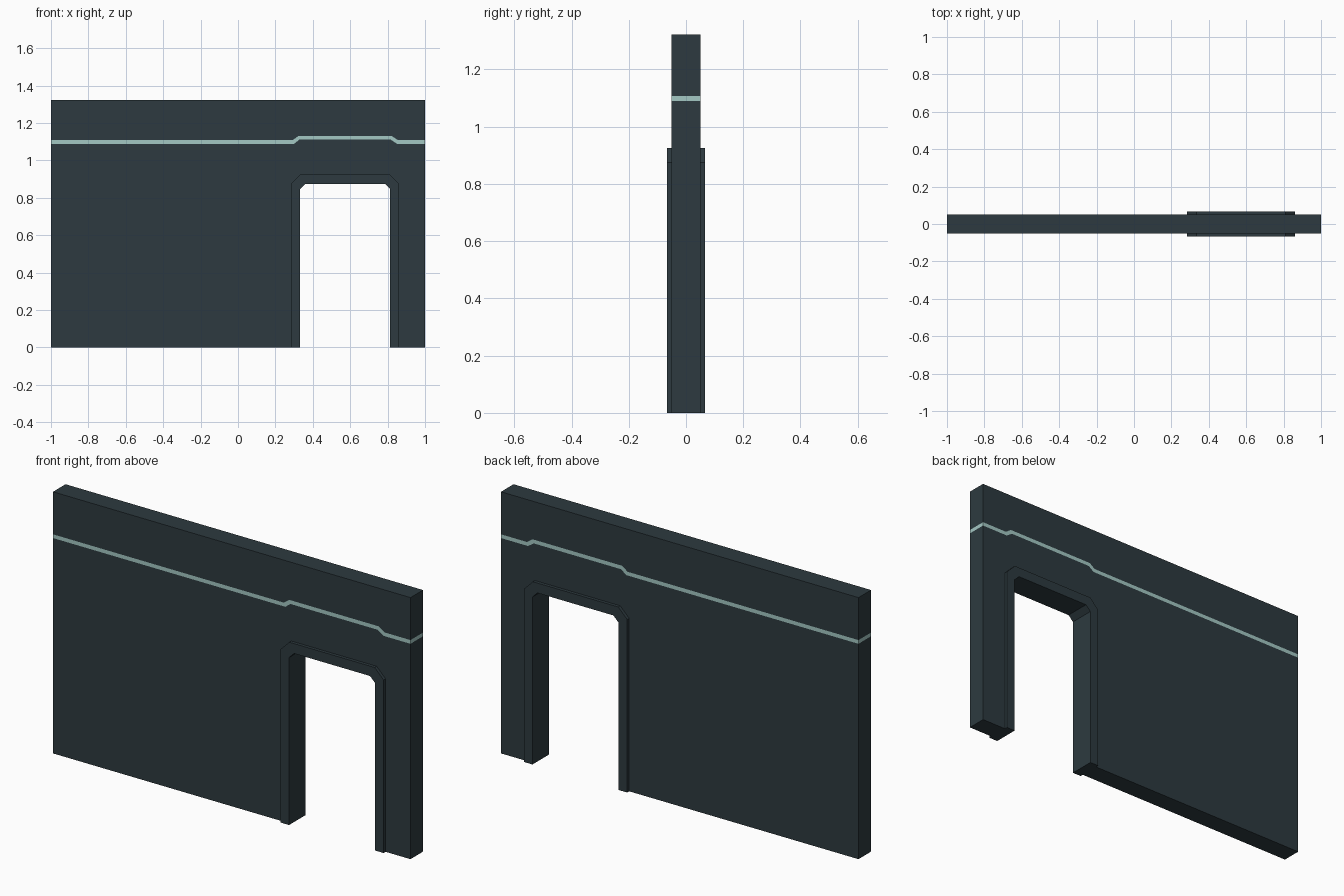
import bpy

if "Cube" in bpy.data.objects:
    bpy.data.objects.remove(bpy.data.objects["Cube"])


def material(name, rgb):
    m = bpy.data.materials.new(name)
    m.diffuse_color = (*rgb, 1)
    m.use_nodes = True
    m.node_tree.nodes["Principled BSDF"].inputs["Base Color"].default_value = m.diffuse_color
    return m


DARK = material("dark slate", (0.026, 0.042, 0.050))
PALE = material("pale mint", (0.37, 0.58, 0.55))


def prism(name, regions, half_depth, mats):
    """Extrude touching x-z outlines (points, material index) along y as one shell."""
    index, verts, faces, slots = {}, [], [], []

    def vert(p, y):
        key = (round(p[0], 4), y, round(p[1], 4))
        if key not in index:
            index[key] = len(verts)
            verts.append(key)
        return index[key]

    edges = {(a, b) for pts, _ in regions for a, b in zip(pts, pts[1:] + pts[:1])}
    for pts, slot in regions:
        # counter-clockwise outline: front cap, back cap, then outer edges only
        faces.append([vert(p, -half_depth) for p in pts])
        faces.append([vert(p, half_depth) for p in reversed(pts)])
        slots += [slot, slot]
        for a, b in zip(pts, pts[1:] + pts[:1]):
            if (b, a) not in edges:
                faces.append([vert(a, -half_depth), vert(a, half_depth),
                              vert(b, half_depth), vert(b, -half_depth)])
                slots.append(slot)
    me = bpy.data.meshes.new(name)
    me.from_pydata(verts, [], faces)
    for m in mats:
        me.materials.append(m)
    for poly, slot in zip(me.polygons, slots):
        poly.material_index = slot
    me.update()
    ob = bpy.data.objects.new(name, me)
    bpy.context.collection.objects.link(ob)
    return ob


def arch(x0, x1, top, cut):
    """Doorway line from left foot to right foot with clipped corners."""
    return [(x0, 0), (x0, top - cut), (x0 + cut, top),
            (x1 - cut, top), (x1, top - cut), (x1, 0)]


outer = arch(0.283, 0.861, 0.925, 0.05)
inner = arch(0.332, 0.813, 0.875, 0.028)

# Stripe line steps up above the doorway
low = [(-1, 1.089), (0.300, 1.089), (0.328, 1.111),
       (0.817, 1.111), (0.849, 1.089), (1, 1.089)]
high = [(-1, 1.108), (0.292, 1.108), (0.322, 1.130),
        (0.823, 1.130), (0.855, 1.108), (1, 1.108)]

# Wall with flush stripe running round front, back and ends
prism("wall_panel", [
    ([(-1, 0)] + outer + [(1, 0)] + low[::-1], 0),
    (low + high[::-1], 1),
    (high + [(1, 1.323), (-1, 1.323)], 0),
], 0.05, [DARK, PALE])

# Door frame standing slightly proud of both wall faces
prism("door_frame", [(outer[::-1] + inner, 0)], 0.066, [DARK])
